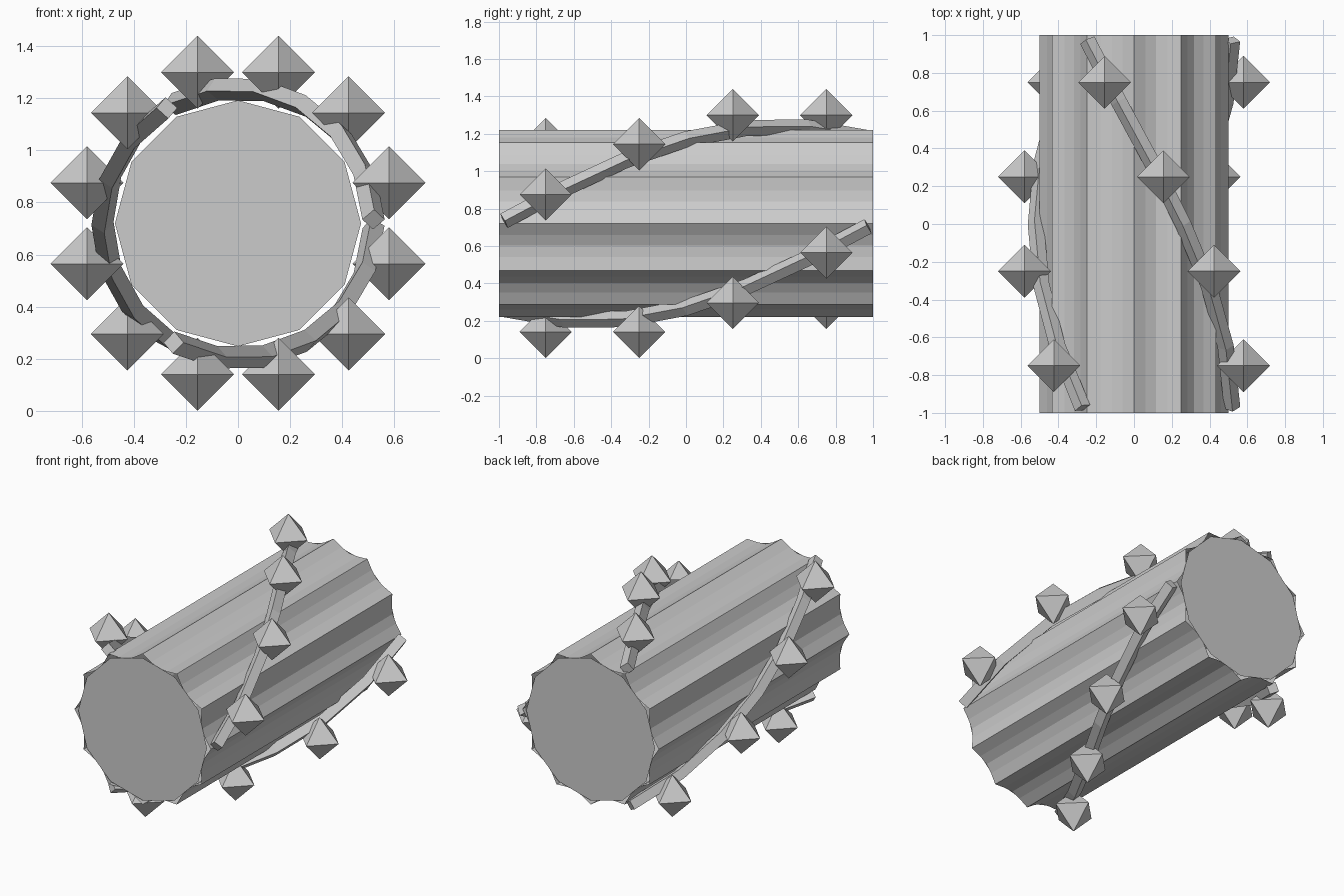
import bpy, bmesh, math

if "Cube" in bpy.data.objects:
    bpy.data.objects.remove(bpy.data.objects["Cube"])

CZ = 0.72          # height of the barrel axis
R = 0.5            # ridge radius
FLUTES, STEPS = 12, 4

grey = bpy.data.materials.new("plain grey")
grey.diffuse_color = (0.6, 0.6, 0.6, 1)
grey.use_nodes = True
grey.node_tree.nodes["Principled BSDF"].inputs["Base Color"].default_value = grey.diffuse_color


def polar(radius, deg, y):
    a = math.radians(deg)
    return (radius * math.cos(a), y, CZ + radius * math.sin(a))


def add_mesh(name, bm):
    bmesh.ops.recalc_face_normals(bm, faces=bm.faces)
    me = bpy.data.meshes.new(name)
    bm.to_mesh(me)
    bm.free()
    me.materials.append(grey)
    ob = bpy.data.objects.new(name, me)
    bpy.context.collection.objects.link(ob)
    return ob


# Fluted barrel: sharp ridges with shallow concave grooves
bm = bmesh.new()
n = FLUTES * STEPS
rings = []
for y in (-1, 1):
    ring = []
    for i in range(n):
        r = R - 0.05 * math.sin(math.pi * (i % STEPS) / STEPS)
        ring.append(bm.verts.new(polar(r, 360 * i / n, y)))
    rings.append(ring)
for i in range(n):
    j = (i + 1) % n
    bm.faces.new((rings[0][i], rings[0][j], rings[1][j], rings[1][i]))
add_mesh("fluted_barrel", bm)

# Twelve-sided end plates
for name, y in (("front_plate", -1), ("back_plate", 1)):
    bm = bmesh.new()
    pts = [polar(0.472, 30 * i, y) for i in range(12)]
    if y > 0:
        pts.reverse()
    bm.faces.new([bm.verts.new(p) for p in pts])
    me = bpy.data.meshes.new(name)
    bm.to_mesh(me)
    bm.free()
    me.materials.append(grey)
    bpy.context.collection.objects.link(bpy.data.objects.new(name, me))

# Three spiral rails, each carrying four octahedral studs
for k in range(3):
    def angle(y):
        return 60 + 60 * y + 120 * k

    cu = bpy.data.curves.new(f"spiral_rail_{k + 1}", "CURVE")
    cu.dimensions = "3D"
    cu.bevel_depth = 0.043
    cu.bevel_resolution = 0
    cu.use_fill_caps = True
    sp = cu.splines.new("POLY")
    sp.points.add(6)
    for i, p in enumerate(sp.points):
        y = 0.973 * (i / 3 - 1)
        p.co = (*polar(0.52, angle(y), y), 1)
    sp.use_smooth = False
    cu.materials.append(grey)
    bpy.context.collection.objects.link(bpy.data.objects.new(cu.name, cu))

    for s, y in enumerate((-0.75, -0.25, 0.25, 0.75)):
        bm = bmesh.new()
        h = 0.14
        ring = [bm.verts.new(v) for v in ((h, 0, 0), (0, h, 0), (-h, 0, 0), (0, -h, 0))]
        for z in (h, -h):
            tip = bm.verts.new((0, 0, z))
            for i in range(4):
                bm.faces.new((ring[i], ring[(i + 1) % 4], tip))
        add_mesh(f"stud_{k + 1}_{s + 1}", bm).location = polar(0.6, angle(y), y)
